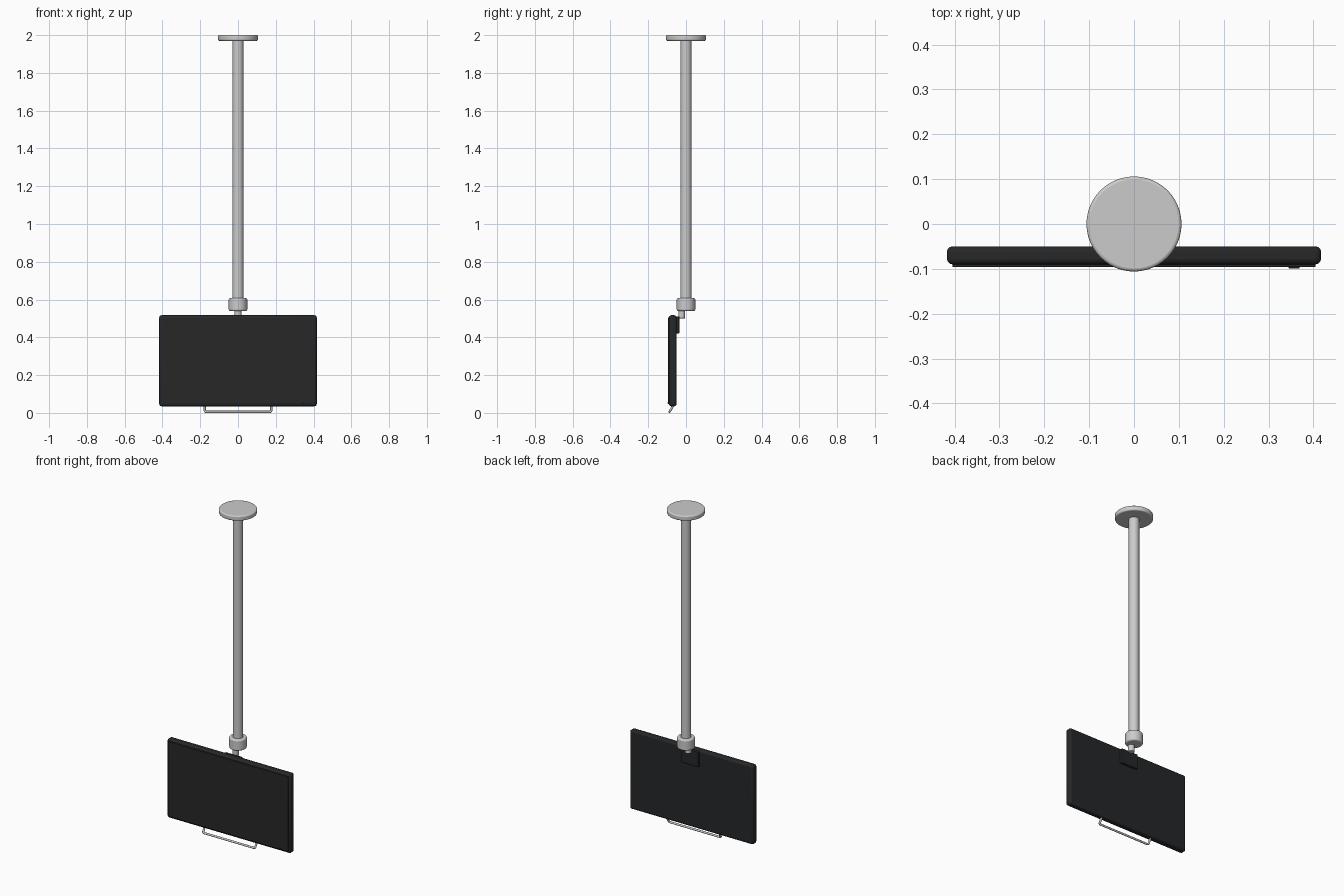
import bpy, math
from mathutils import Vector

if "Cube" in bpy.data.objects:
    bpy.data.objects.remove(bpy.data.objects["Cube"])


def material(name, rgb):
    m = bpy.data.materials.new(name)
    m.diffuse_color = (*rgb, 1)
    m.use_nodes = True
    m.node_tree.nodes["Principled BSDF"].inputs["Base Color"].default_value = m.diffuse_color
    return m


black = material("black_plastic", (0.018, 0.02, 0.022))
glass = material("dark_glass", (0.02, 0.02, 0.021))


def finish(name, bevel=0, segments=3, mat=None):
    o = bpy.context.object
    o.name = name
    bpy.ops.object.transform_apply(location=False, rotation=True, scale=True)
    if bevel:
        b = o.modifiers.new("bevel", 'BEVEL')
        b.width, b.segments, b.limit_method = bevel, segments, 'ANGLE'
    if mat:
        o.data.materials.append(mat)
    bpy.ops.object.shade_smooth_by_angle(angle=math.radians(35))
    return o


def box(name, lo, hi, bevel=0, mat=None):
    lo, hi = Vector(lo), Vector(hi)
    bpy.ops.mesh.primitive_cube_add(size=1, location=(lo + hi) / 2)
    bpy.context.object.scale = hi - lo
    return finish(name, bevel, 3, mat)


def post(name, radius, z0, z1, y=0, bevel=0):
    bpy.ops.mesh.primitive_cylinder_add(vertices=48, radius=radius, depth=z1 - z0,
                                        location=(0, y, (z0 + z1) / 2))
    return finish(name, bevel)


# Ceiling mount and drop pole
post("ceiling_flange", 0.106, 1.97, 2.0, bevel=0.007)
post("drop_pole", 0.029, 0.59, 1.975)
post("pole_collar", 0.049, 0.54, 0.607, bevel=0.008)
post("swivel_neck", 0.018, 0.5, 0.55, y=-0.023, bevel=0.003)

# Rear bracket plate
box("bracket_plate", (-0.057, -0.056, 0.42), (0.057, -0.035, 0.511), 0.004, black)

# Monitor housing, front panel and indicator
box("monitor_housing", (-0.417, -0.09, 0.035), (0.417, -0.05, 0.517), 0.012, black)
box("screen_panel", (-0.405, -0.096, 0.047), (0.405, -0.085, 0.505), 0.002, glass)
box("power_button", (0.345, -0.099, 0.049), (0.369, -0.09, 0.055), 0.001, black)

# Handle bar below the monitor, slanted forward
curve = bpy.data.curves.new("handle", 'CURVE')
curve.dimensions = '3D'
curve.bevel_depth, curve.bevel_resolution, curve.use_fill_caps = 0.006, 4, True
spline = curve.splines.new('POLY')
top, bottom = (-0.066, 0.043), (-0.087, 0.0055)
lean = Vector((0, top[0] - bottom[0], top[1] - bottom[1])).normalized()
base = Vector((0, *bottom))
half, r = 0.176, 0.008
right = [Vector((half, *top))]
for i in range(6):
    a = math.pi / 2 * i / 5
    right.append(base + Vector((half - r + r * math.cos(a), 0, 0)) + lean * (r - r * math.sin(a)))
path = right + [Vector((-p.x, p.y, p.z)) for p in reversed(right)]
spline.points.add(len(path) - 1)
for pt, co in zip(spline.points, path):
    pt.co = (*co, 1)
handle = bpy.data.objects.new("handle_bar", curve)
bpy.context.collection.objects.link(handle)
